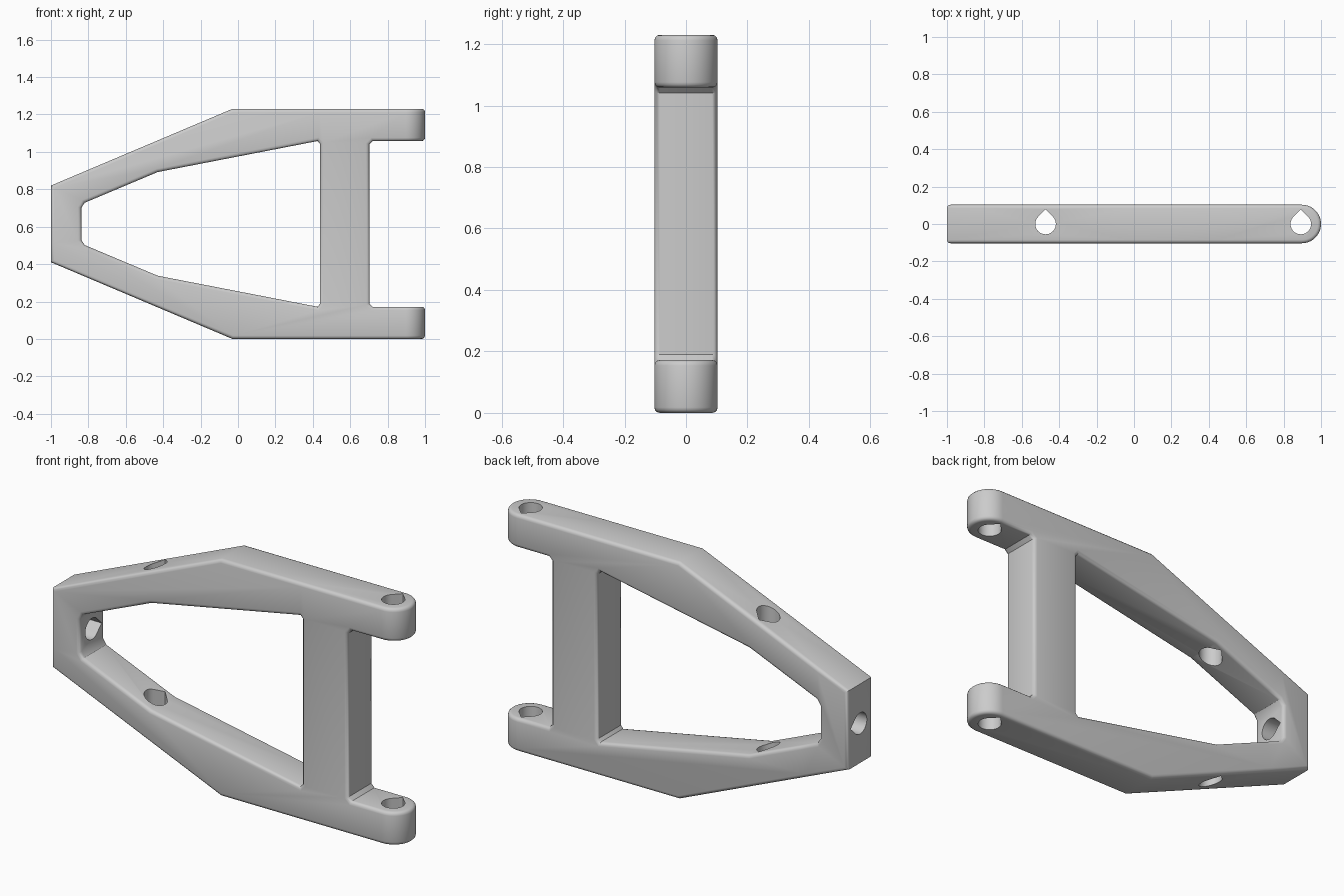
import bpy, bmesh, math
from mathutils import Matrix, Vector

cube = bpy.data.objects.get("Cube")
if cube:
    bpy.data.objects.remove(cube, do_unlink=True)

HALF = 0.103       # half thickness of the arm
TIP = 1.0 - HALF   # centre of the rounded fork ends
MID = 0.615        # height of the symmetry plane

grey = bpy.data.materials.new("plain_grey")
grey.use_nodes = True
grey.diffuse_color = (0.6, 0.6, 0.6, 1)
grey.node_tree.nodes["Principled BSDF"].inputs["Base Color"].default_value = (0.6, 0.6, 0.6, 1)


def prism(name, points, depth, matrix):
    """Extrude a 2D profile symmetrically along its local z, then place it."""
    bm = bmesh.new()
    face = bm.faces.new([bm.verts.new((x, y, -depth)) for x, y in points])
    ext = bmesh.ops.extrude_face_region(bm, geom=[face])["geom"]
    bmesh.ops.translate(bm, vec=(0, 0, 2 * depth),
                        verts=[v for v in ext if isinstance(v, bmesh.types.BMVert)])
    bmesh.ops.recalc_face_normals(bm, faces=bm.faces)
    bm.transform(matrix)
    mesh = bpy.data.meshes.new(name)
    bm.to_mesh(mesh)
    bm.free()
    mesh.materials.append(grey)
    obj = bpy.data.objects.new(name, mesh)
    bpy.context.collection.objects.link(obj)
    return obj


def cut(target, tool, operation):
    """Apply a boolean and discard the tool."""
    mod = target.modifiers.new("cut", "BOOLEAN")
    mod.operation, mod.solver, mod.object = operation, "EXACT", tool
    bpy.context.view_layer.objects.active = target
    bpy.ops.object.modifier_apply(modifier=mod.name)
    bpy.data.objects.remove(tool, do_unlink=True)


def mirrored(lower):
    """Close a profile by mirroring its lower half about the symmetry plane."""
    return lower + [(x, 2 * MID - z) for x, z in reversed(lower)]


# Side profile with open fork, and the window through it
side = Matrix.Rotation(math.pi / 2, 4, "X")
outline = mirrored([(-1, 0.41), (-0.03, 0), (1.2, 0), (1.2, 0.172),
                    (0.72, 0.172), (0.702, 0.19)])
window = mirrored([(-0.838, 0.53), (-0.82, 0.502), (-0.43, 0.338),
                   (0.425, 0.172), (0.438, 0.187)])
arm = prism("suspension_arm", outline, 0.2, side)
cut(arm, prism("window_cutter", window, 0.4, side), "DIFFERENCE")

# Plan shape rounds the fork ends
arc = [(TIP + HALF * math.cos(a), HALF * math.sin(a))
       for a in (math.pi * (i / 24 - 0.5) for i in range(25))]
plan = [(-1.5, -HALF)] + arc + [(-1.5, HALF)]
cut(arm, prism("plan_cutter", plan, 2, Matrix()), "INTERSECT")

# Soften all rims, leaving the crosswise corners crisp
bm = bmesh.new()
bm.from_mesh(arm.data)
bmesh.ops.remove_doubles(bm, verts=bm.verts, dist=0.0005)
rims = []
for e in bm.edges:
    d = e.verts[1].co - e.verts[0].co
    crosswise = abs(d.y) > 0.15
    if len(e.link_faces) == 2 and e.calc_face_angle(0) > 0.7 and not crosswise:
        rims.append(e)
bmesh.ops.bevel(bm, geom=rims, offset=0.018, offset_type="OFFSET", segments=3,
                profile=0.5, affect="EDGES", clamp_overlap=False)
bmesh.ops.recalc_face_normals(bm, faces=bm.faces)
bm.to_mesh(arm.data)
bm.free()

# Teardrop holes: a round bore with a 45 degree peak towards the back
R = 0.055
drop = [(R * math.cos(a), R * math.sin(a))
        for a in (math.radians(135 + 270 * i / 30) for i in range(31))]
drop.append((0, R * math.sqrt(2)))
for x in (-0.473, 0.892):
    cut(arm, prism("bore_cutter", drop, 2, Matrix.Translation((x, 0, 0))), "DIFFERENCE")
sideways = Matrix.Translation((-0.95, 0, MID)) @ Matrix.Rotation(math.pi / 2, 4, "Y")
cut(arm, prism("end_bore_cutter", drop, 0.3, sideways), "DIFFERENCE")

# Smooth shading with sharp corners
bpy.ops.object.select_all(action="DESELECT")
arm.select_set(True)
bpy.context.view_layer.objects.active = arm
bpy.ops.object.shade_smooth_by_angle(angle=math.radians(32))
